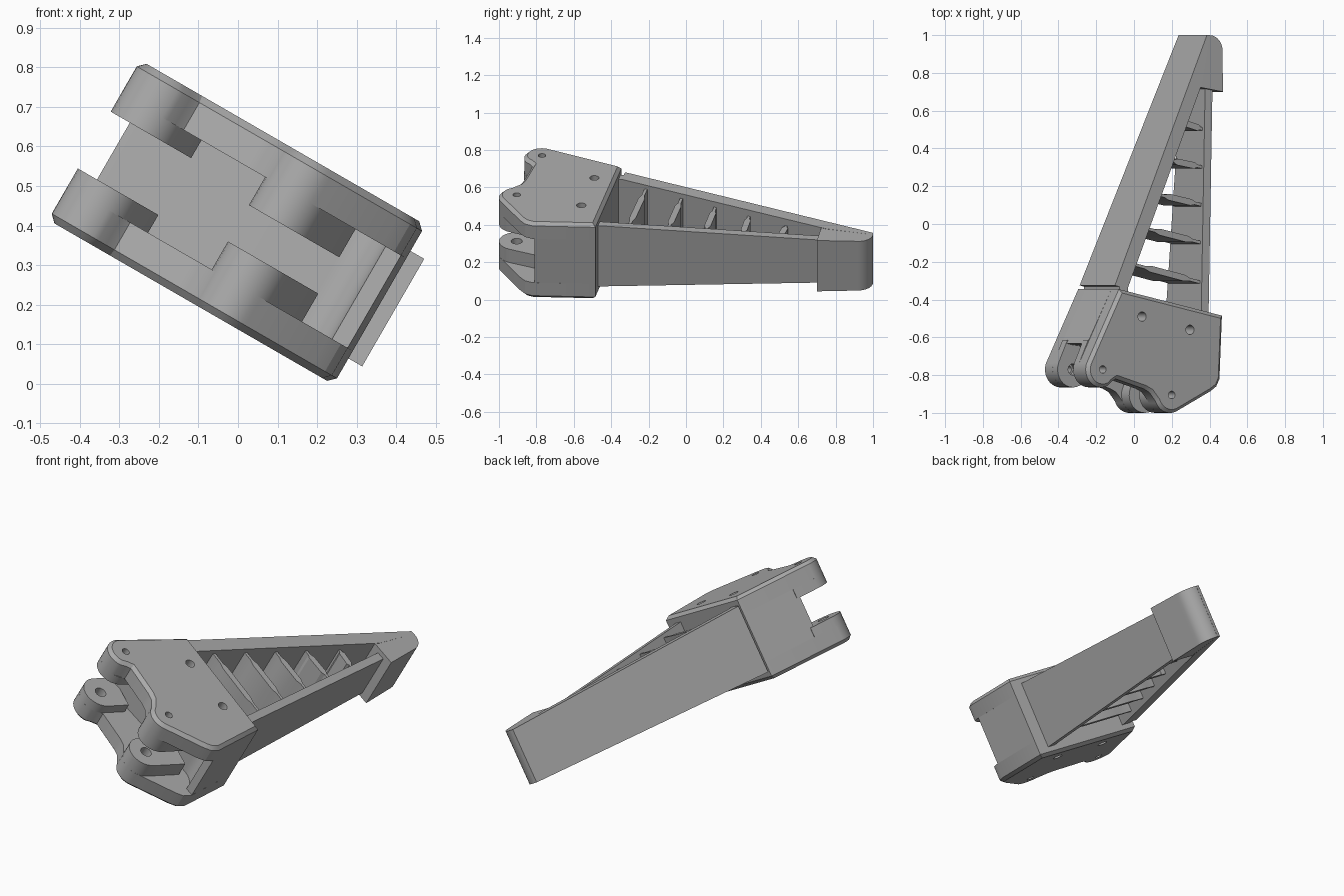
import bpy, bmesh
from math import radians, cos, sin, pi
from mathutils import Matrix, Vector

if "Cube" in bpy.data.objects:
    bpy.data.objects.remove(bpy.data.objects["Cube"])

TILT = Matrix.Rotation(radians(30), 3, 'Y')   # whole finger is rolled about its length
MID = 0.352                                   # middle plane before the roll

grey = bpy.data.materials.new("plain grey")
grey.use_nodes = True
grey.diffuse_color = (0.4, 0.4, 0.4, 1)
grey.node_tree.nodes["Principled BSDF"].inputs["Base Color"].default_value = (0.4, 0.4, 0.4, 1)


def lerp(a, b, t):
    return a + (b - a) * t


def arc(center, r, a0, a1, n=14):
    return [(center[0] + r * cos(radians(lerp(a0, a1, i / n))),
             center[1] + r * sin(radians(lerp(a0, a1, i / n)))) for i in range(n + 1)]


def prism(name, outline, low, high, chamfer=0, chamfer_top=True):
    """Extrude an outline between two heights; a height may depend on y."""
    height = lambda h, y: h(y) if callable(h) else h
    bm = bmesh.new()
    rings = [[bm.verts.new((u, y, height(h, y))) for u, y in outline] for h in (low, high)]
    caps = [bm.faces.new(r) for r in rings]
    n = len(outline)
    for i in range(n):
        j = (i + 1) % n
        bm.faces.new((rings[0][i], rings[0][j], rings[1][j], rings[1][i]))
    bmesh.ops.recalc_face_normals(bm, faces=bm.faces)
    if chamfer:
        bmesh.ops.bevel(bm, geom=list(caps[chamfer_top].edges), offset=chamfer,
                        segments=1, affect='EDGES', clamp_overlap=True)
    for v in bm.verts:
        v.co = TILT @ (v.co + Vector((0, 0, MID)))
    mesh = bpy.data.meshes.new(name)
    bm.to_mesh(mesh)
    bm.free()
    mesh.materials.append(grey)
    ob = bpy.data.objects.new(name, mesh)
    bpy.context.collection.objects.link(ob)
    return ob


def activate(ob):
    bpy.ops.object.select_all(action='DESELECT')
    ob.select_set(True)
    bpy.context.view_layer.objects.active = ob


def drill(ob, center, r):
    cutter = prism("hole_cutter", arc(center, r, 0, 345, 23), -0.4, 0.4)
    mod = ob.modifiers.new("hole", 'BOOLEAN')
    mod.operation, mod.solver, mod.object = 'DIFFERENCE', 'EXACT', cutter
    activate(ob)
    bpy.ops.object.modifier_apply(modifier=mod.name)
    bpy.data.objects.remove(cutter)


# Knuckle housing: two plates with hinge bosses around a solid core
K1, K2, R = (-0.528, -0.770), (-0.107, -0.905), 0.095
SCREWS = [(-0.288, -0.49), (0.005, -0.56)]
plate = ([(-0.42, -0.345)] + arc(K1, R, 160, 295)
         + [(-0.465, -0.835), (-0.44, -0.82), (-0.27, -0.872), (-0.235, -0.89)]
         + arc(K2, R, 200, 300)
         + [(0.14, -0.885), (0.175, -0.86), (0.195, -0.82), (0.21, -0.485)])


def boss(center, length):
    """Hinge boss: rounded in front, running straight back into the core."""
    d = Vector((0.41, 0.91)) * length
    front = arc(center, R, 156, 336)
    return front + [(front[-1][0] + d.x, front[-1][1] + d.y),
                    (front[0][0] + d.x, front[0][1] + d.y)]


for side, tag in ((1, "upper"), (-1, "lower")):
    span = lambda a, b: sorted((side * a, side * b))
    ob = prism(tag + "_plate", plate, *span(0.135, 0.233), chamfer=0.018, chamfer_top=side > 0)
    for c in SCREWS:
        drill(ob, c, 0.025)
    for c in (K1, K2):
        drill(ob, c, 0.02)
    for tag2, c, inner, length in (("outer", K1, 0.083, 0.13), ("inner", K2, 0.053, 0.2)):
        ob = prism(f"{tag}_{tag2}_hinge_boss", boss(c, length), *span(inner, 0.136))
        drill(ob, c, 0.03)

core = ([(-0.42, -0.345), (-0.567, -0.632), (-0.53, -0.64)]
        + arc((0.05, -0.81), 0.1, 85, 5, 8)
        + [(0.195, -0.81), (0.21, -0.485)])
prism("housing_core", core, -0.136, 0.136)


# Flexible finger: two converging beams, ribs and a solid tip
def left_outer(y):
    return lerp(-0.43, 0.156, (y + 0.33) / 1.33)


def left_inner(y):
    return left_outer(y) + lerp(0.085, 0.078, (y + 0.33) / 1.33)


def right_outer(y):
    return lerp(0.144, 0.2, (y + 0.48) / 1.18)


def right_inner(y):
    return right_outer(y) - 0.045


def left_half(y):
    return lerp(0.187, 0.15, (y + 0.33) / 1.33)


def right_half(y):
    return lerp(0.188, 0.132, (y + 0.48) / 1.18)


left_beam = [(left_outer(-0.325), -0.325), (left_outer(1), 1), (left_outer(1) + 0.02, 1),
             (left_inner(0.75), 0.75), (left_inner(-0.34), -0.34), (left_inner(-0.34), -0.4),
             (-0.40, -0.4), (-0.40, -0.332)]
prism("left_beam", left_beam, lambda y: -left_half(y), left_half)

right_beam = [(f(y), y) for f, y in ((right_outer, -0.52), (right_outer, 0.75),
                                     (right_inner, 0.75), (right_inner, -0.52))]
prism("right_beam", right_beam, lambda y: -right_half(y), right_half)

tip = ([(left_outer(0.72) + 0.04, 0.73), (0.25, 0.7), (0.25, 0.9)]
       + arc((0.17, 0.92), 0.08, 0, 80, 8) + [(0.156, 1.0), (left_outer(0.9), 0.9)])
prism("finger_tip", tip, lambda y: -lerp(0.157, 0.15, (y - 0.7) / 0.3),
      lambda y: lerp(0.157, 0.15, (y - 0.7) / 0.3))

# Ribs: thick in the middle, thin at both flexing ends
for i, (yl, yr) in enumerate([(-0.21, -0.31), (-0.02, -0.1), (0.16, 0.1), (0.34, 0.3), (0.54, 0.5)]):
    a = Vector((left_inner(yl) - 0.02, yl))
    b = Vector((right_inner(yr) + 0.01, yr))
    across = Vector((a.y - b.y, b.x - a.x)).normalized()
    stations = [(0, 0.008), (0.2, 0.008), (0.28, 0.017), (0.75, 0.017), (0.83, 0.008), (1, 0.008)]
    outline = [tuple(a.lerp(b, t) + across * h) for t, h in stations]
    outline += [tuple(a.lerp(b, t) - across * h) for t, h in reversed(stations)]
    half = right_half(yr) - 0.02
    prism(f"rib_{i + 1}", outline, -half, half)

# Smooth the round surfaces, keep edges crisp
for ob in bpy.context.scene.objects:
    if ob.type == 'MESH' and grey.name in ob.data.materials:
        activate(ob)
        bpy.ops.object.shade_smooth_by_angle(angle=radians(25))
